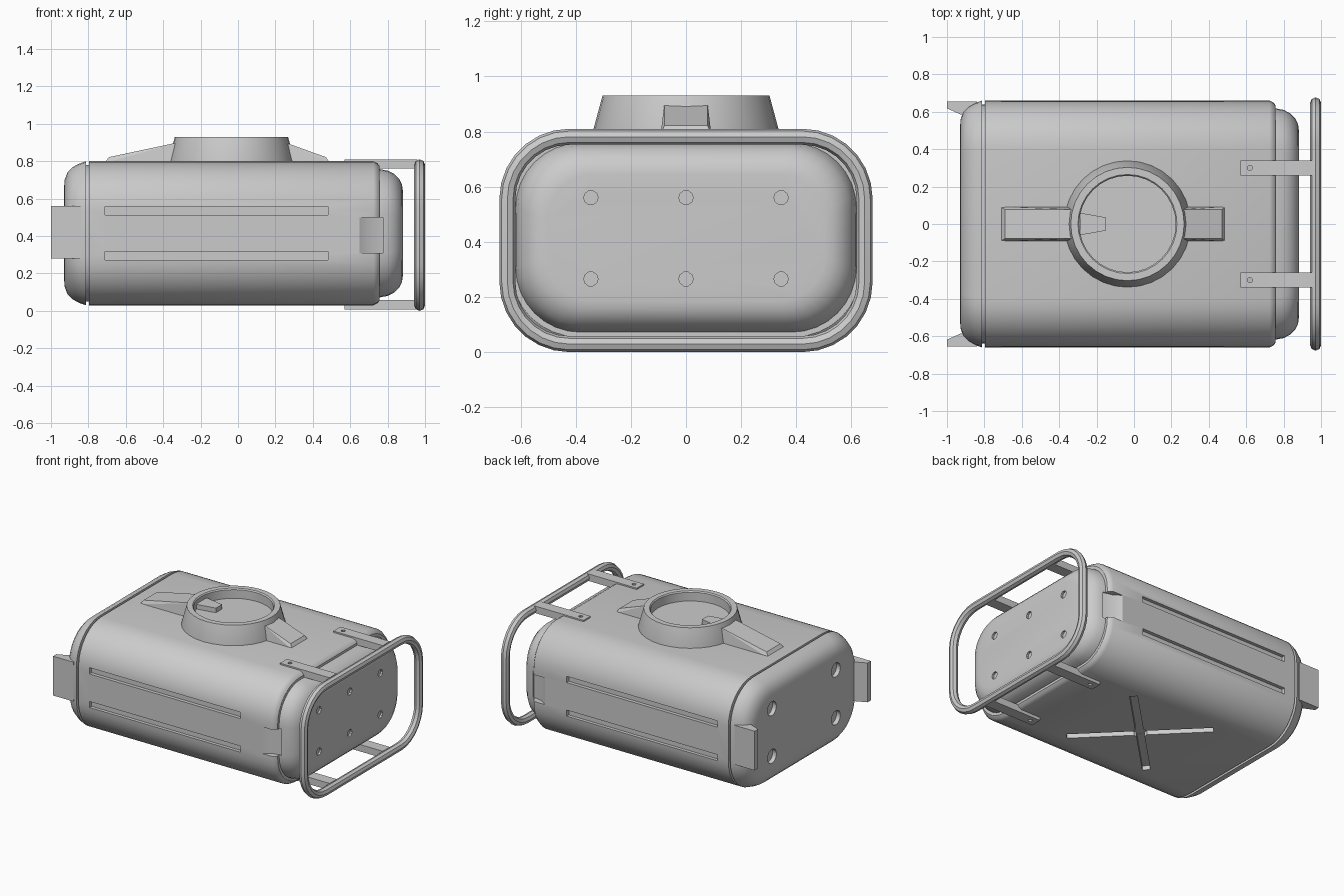
import bpy, bmesh, math
from math import pi, cos, sin
from mathutils import Matrix, Vector

if "Cube" in bpy.data.objects:
    bpy.data.objects.remove(bpy.data.objects["Cube"])

ZC = 0.415  # mid height of the case


def finish(name, bm, smooth=True):
    bmesh.ops.recalc_face_normals(bm, faces=bm.faces[:])
    me = bpy.data.meshes.new(name)
    bm.to_mesh(me)
    bm.free()
    ob = bpy.data.objects.new(name, me)
    bpy.context.collection.objects.link(ob)
    if smooth:
        shade(ob)
    return ob


def select(ob):
    bpy.ops.object.select_all(action='DESELECT')
    ob.select_set(True)
    bpy.context.view_layer.objects.active = ob


def shade(ob):
    select(ob)
    bpy.ops.object.shade_smooth_by_angle(angle=math.radians(32))


def hull(name, pts):
    bm = bmesh.new()
    for p in pts:
        bm.verts.new(p)
    bmesh.ops.convex_hull(bm, input=bm.verts[:])
    bmesh.ops.dissolve_limit(bm, angle_limit=0.01, verts=bm.verts[:], edges=bm.edges[:])
    return finish(name, bm, False)


def box(name, x, y, z):
    return hull(name, [(a, b, c) for a in x for b in y for c in z])


def prism(name, outline, z0, z1):
    return hull(name, [(x, y, z) for x, y in outline for z in (z0, z1)])


def cylinder(name, loc, r, depth, axis, seg=12):
    bm = bmesh.new()
    rot = Matrix.Rotation(pi / 2, 4, 'Y') if axis == 'X' else Matrix()
    bmesh.ops.create_cone(bm, cap_ends=True, segments=seg, radius1=r, radius2=r,
                          depth=depth, matrix=Matrix.Translation(loc) @ rot)
    return finish(name, bm, False)


def cut(ob, cutter):
    m = ob.modifiers.new("cut", 'BOOLEAN')
    m.operation, m.solver, m.object = 'DIFFERENCE', 'EXACT', cutter
    select(ob)
    bpy.ops.object.modifier_apply(modifier=m.name)
    bpy.data.objects.remove(cutter)


def rounded_rect(hy, hz, r, seg=8):
    pts = []
    for k, (sy, sz) in enumerate([(1, 1), (-1, 1), (-1, -1), (1, -1)]):
        for i in range(seg + 1):
            a = k * pi / 2 + i / seg * pi / 2
            pts.append((sy * (hy - r) + r * cos(a), ZC + sz * (hz - r) + r * sin(a)))
    return pts


# Case: rounded box lofted along x, with lid groove and stepped right end
sections = [(-.93, .14), (-.927, .10), (-.912, .06), (-.885, .032), (-.85, .013),
            (-.812, 0), (-.812, .02), (-.796, .02), (-.796, 0), (.725, 0), (.745, .01),
            (.757, .025), (.757, .042), (.80, .05), (.835, .068), (.862, .095),
            (.877, .125), (.881, .155)]
bm = bmesh.new()
rings = [[bm.verts.new((x, y, z)) for y, z in
          rounded_rect(.66 - d, .385 - d, max(.26 - d * .6, .1))] for x, d in sections]
for a, b in zip(rings, rings[1:]):
    n = len(a)
    for i in range(n):
        bm.faces.new((a[i], a[(i + 1) % n], b[(i + 1) % n], b[i]))
bm.faces.new(rings[0])
bm.faces.new(rings[-1])
case = finish("case_body", bm, False)

# Side slots and clip recesses
for s in (1, -1):
    for z in (.295, .535):
        cut(case, box("slot_cutter", (-.71, .48), (s * .635, s * .72), (z - .022, z + .022)))
    cut(case, prism("clip_cutter", [(.65, s * .72), (.65, s * .66), (.70, s * .625),
                                    (.775, s * .605), (.775, s * .72)], .31, .50))
# Round holes in both ends
for z in (.265, .56):
    for y in (-.345, 0, .345):
        cut(case, cylinder("hole_cutter", (.886, y, z), .026, .04, 'X', 10))
for z in (.25, .59):
    for y in (-.36, .36):
        cut(case, cylinder("hole_cutter", (-.93, y, z), .05, .06, 'X', 16))
# Crossed grooves underneath
c = Vector((-.05, 0, 0))
for s in (1, -1):
    d, p = Vector((.335, s * .335, 0)), Vector((-.018, s * .018, 0))
    outline = [(c + e * d + f * p)[:2] for e in (1, -1) for f in (1, -1)]
    cut(case, prism("cross_cutter", outline, 0, .06))
cut(case, cylinder("cross_hub_cutter", (-.05, 0, .032), .05, .058, 'Z', 16))
shade(case)

# Raised round collar with recessed floor
profile = [(0, .86), (.258, .86), (.258, .922), (.265, .93), (.303, .93), (.338, .80), (.338, .78), (0, .78)]
bm = bmesh.new()
vs = [bm.verts.new((r, 0, z)) for r, z in profile]
es = [bm.edges.new(e) for e in zip(vs, vs[1:])]
bmesh.ops.spin(bm, geom=vs + es, axis=(0, 0, 1), cent=(0, 0, 0), angle=2 * pi, steps=32)
bmesh.ops.remove_doubles(bm, verts=bm.verts[:], dist=1e-4)
bmesh.ops.translate(bm, verts=bm.verts[:], vec=(-.035, 0, 0))
finish("collar", bm)
prism("collar_pointer", [(-.29, .06), (-.29, -.06), (-.15, .035), (-.15, -.035)], .85, .893)


# Sloping ribs either side of the collar
def rib(name, x_in, x_low, x_end, z_low):
    hull(name, [(x, s * w, z) for s in (1, -1) for x, w, z in
                ((x_in, .078, .903), (x_low, .078, z_low), (x_end, .092, .79), (x_in, .092, .79))])


rib("rib_right", .245, .47, .492, .822)
rib("rib_left", -.31, -.69, -.715, .822)

# Pull tabs at the left end
for s, side in ((1, "back"), (-1, "front")):
    prism("pull_tab_" + side, [(-1, s * .655), (-.84, s * .655), (-.84, s * .57),
                               (-.925, s * .585), (-1, s * .618)], .28, .56)

# Guard rail loop at the right end
cu = bpy.data.curves.new("guard_rail", 'CURVE')
cu.dimensions = '3D'
cu.bevel_depth, cu.bevel_resolution = .029, 2
path = rounded_rect(.648, .376, .225, 7)
sp = cu.splines.new('POLY')
sp.points.add(len(path) - 1)
for pt, (y, z) in zip(sp.points, path):
    pt.co = (.971, y, z - .01, 1)
sp.use_cyclic_u = True
rail = bpy.data.objects.new("guard_rail", cu)
bpy.context.collection.objects.link(rail)
select(rail)
bpy.ops.object.convert(target='MESH')
shade(bpy.context.object)

# Flat brackets holding the rail, each with a bolt hole
for s, side in ((1, "back"), (-1, "front")):
    for z0, z1, level in ((.76, .81, "upper"), (.008, .057, "lower")):
        b = box(f"bracket_{level}_{side}", (.57, .96), (s * .26, s * .34), (z0, z1))
        outer = z1 if level == "upper" else z0
        cut(b, cylinder("bolt_cutter", (.62, s * .3, outer), .014, .03, 'Z', 10))
